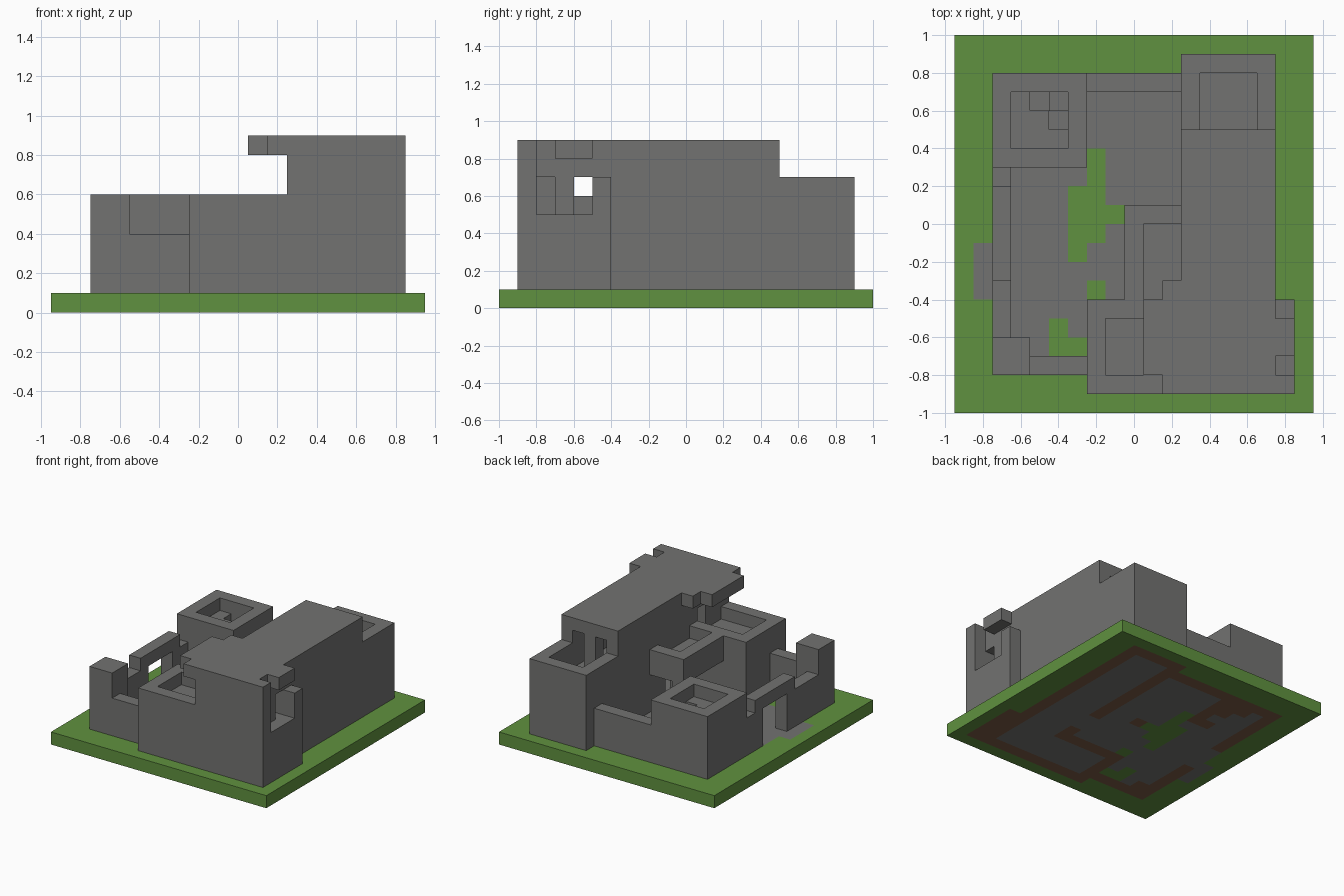
import bpy
import bmesh
from itertools import product
from mathutils import Vector

if "Cube" in bpy.data.objects:
    bpy.data.objects.remove(bpy.data.objects["Cube"], do_unlink=True)

UNIT = 0.1
ORIGIN = Vector((-0.95, -1, 0))
AXES = [Vector(v) for v in ((1, 0, 0), (0, 1, 0), (0, 0, 1))]


def material(name, colour):
    mat = bpy.data.materials.new(name)
    mat.use_nodes = True
    mat.diffuse_color = (*colour, 1)
    mat.node_tree.nodes["Principled BSDF"].inputs["Base Color"].default_value = (*colour, 1)
    return mat


STONE = material("grey stone", (0.17, 0.17, 0.165))
GRASS = material("green grass", (0.117, 0.285, 0.05))
EARTH = material("brown earth", (0.2, 0.105, 0.06))


def cells(*box):
    """Grid cells inside a box given as x, x, y, y, z, z."""
    return set(product(range(*box[0:2]), range(*box[2:4]), range(*box[4:6])))


def union(boxes):
    return set().union(*(cells(*b) for b in boxes))


def build(name, filled, mats, pick=lambda c: 0):
    """Skin the filled cells, then merge the flat areas of one colour."""
    bm = bmesh.new()
    for c in filled:
        centre = ORIGIN + (Vector(c) + Vector((0.5, 0.5, 0.5))) * UNIT
        for axis, sign in product(range(3), (-1, 1)):
            n = AXES[axis] * sign
            if tuple(int(a + b) for a, b in zip(c, n)) in filled:
                continue
            u, v = AXES[(axis + 1) % 3] * sign, AXES[(axis + 2) % 3]
            ring = (-u - v, u - v, u + v, v - u)
            face = bm.faces.new([bm.verts.new(centre + (n + r) * UNIT / 2) for r in ring])
            face.material_index = pick(c)
    bmesh.ops.remove_doubles(bm, verts=bm.verts, dist=UNIT / 100)
    bmesh.ops.dissolve_limit(bm, angle_limit=0.01, verts=bm.verts, edges=bm.edges,
                             delimit={"MATERIAL"})
    mesh = bpy.data.meshes.new(name)
    bm.to_mesh(mesh)
    bm.free()
    for m in mats:
        mesh.materials.append(m)
    bpy.context.collection.objects.link(bpy.data.objects.new(name, mesh))


masonry = set()


def part(name, solid, cut=()):
    filled = union(solid) - union(cut)
    masonry.update(filled)
    build(name, filled, [STONE])


# Tall hall with two storeys, doors and an overhanging roof
part("main_hall",
     [(12, 17, 1, 15, 1, 9), (10, 12, 2, 6, 8, 9),
      (11, 12, 1, 2, 8, 9), (11, 12, 6, 7, 8, 9)],
     [(13, 16, 2, 15, 1, 4), (13, 15, 2, 14, 5, 8), (15, 16, 3, 14, 5, 8),
      (13, 14, 14, 15, 5, 8), (15, 16, 14, 15, 5, 8),
      (12, 13, 4, 5, 5, 7), (12, 13, 7, 9, 1, 4), (12, 13, 2, 5, 1, 4),
      (16, 17, 2, 3, 5, 7), (16, 17, 4, 5, 5, 7)])

# Projecting window bay on the side of the hall
part("window_bay",
     [(17, 18, 1, 6, 1, 5), (17, 18, 1, 2, 5, 9),
      (17, 18, 5, 6, 5, 7), (17, 18, 3, 5, 8, 9)])

# Rear tower with a sunken terrace
part("rear_terrace", [(12, 17, 15, 19, 1, 7)],
     [(13, 16, 15, 18, 5, 7), (13, 16, 15, 18, 1, 4)])

# Front room with a roof deck
part("front_room", [(7, 12, 1, 6, 1, 6)],
     [(8, 12, 2, 5, 5, 6), (8, 12, 2, 5, 1, 4)])

# Balcony on a corner post
part("balcony", [(9, 12, 6, 11, 4, 6), (9, 10, 10, 11, 1, 4)],
     [(10, 12, 6, 10, 5, 6)])

# Square corner tower and its steps
part("corner_tower", [(2, 7, 13, 18, 1, 6)],
     [(3, 6, 14, 17, 1, 4), (3, 6, 14, 17, 5, 6), (3, 5, 13, 14, 1, 3),
      (5, 6, 15, 17, 4, 5), (4, 5, 16, 17, 4, 5)])
part("tower_steps", [(5, 6, 15, 16, 1, 4), (5, 6, 16, 17, 1, 3), (4, 5, 16, 17, 1, 2)])

# Courtyard walls, gate and turret
part("back_wall", [(7, 12, 17, 18, 1, 4)])
part("gate_wall", [(2, 3, 11, 13, 1, 4), (2, 3, 4, 8, 1, 4), (2, 3, 7, 12, 4, 5)])
part("front_turret", [(2, 4, 2, 4, 1, 6)])
part("front_wall", [(4, 7, 2, 3, 1, 4)])

# Ground slab: paving, grass gaps and earth under the walls
paving = union([(2, 12, 2, 18, 0, 1), (12, 17, 1, 19, 0, 1),
                (7, 18, 1, 6, 0, 1), (1, 2, 6, 9, 0, 1)])
lawn = union([(7, 8, 12, 14, 0, 1), (6, 8, 9, 12, 0, 1), (8, 9, 10, 11, 0, 1),
              (6, 7, 8, 9, 0, 1), (7, 8, 6, 7, 0, 1),
              (5, 6, 3, 5, 0, 1), (6, 7, 3, 4, 0, 1)])


def ground_colour(c):
    if (c[0], c[1], 1) in masonry:
        return 2
    return 1 if c in paving - lawn else 0


build("ground_slab", cells(0, 19, 0, 20, 0, 1), [GRASS, STONE, EARTH], ground_colour)
